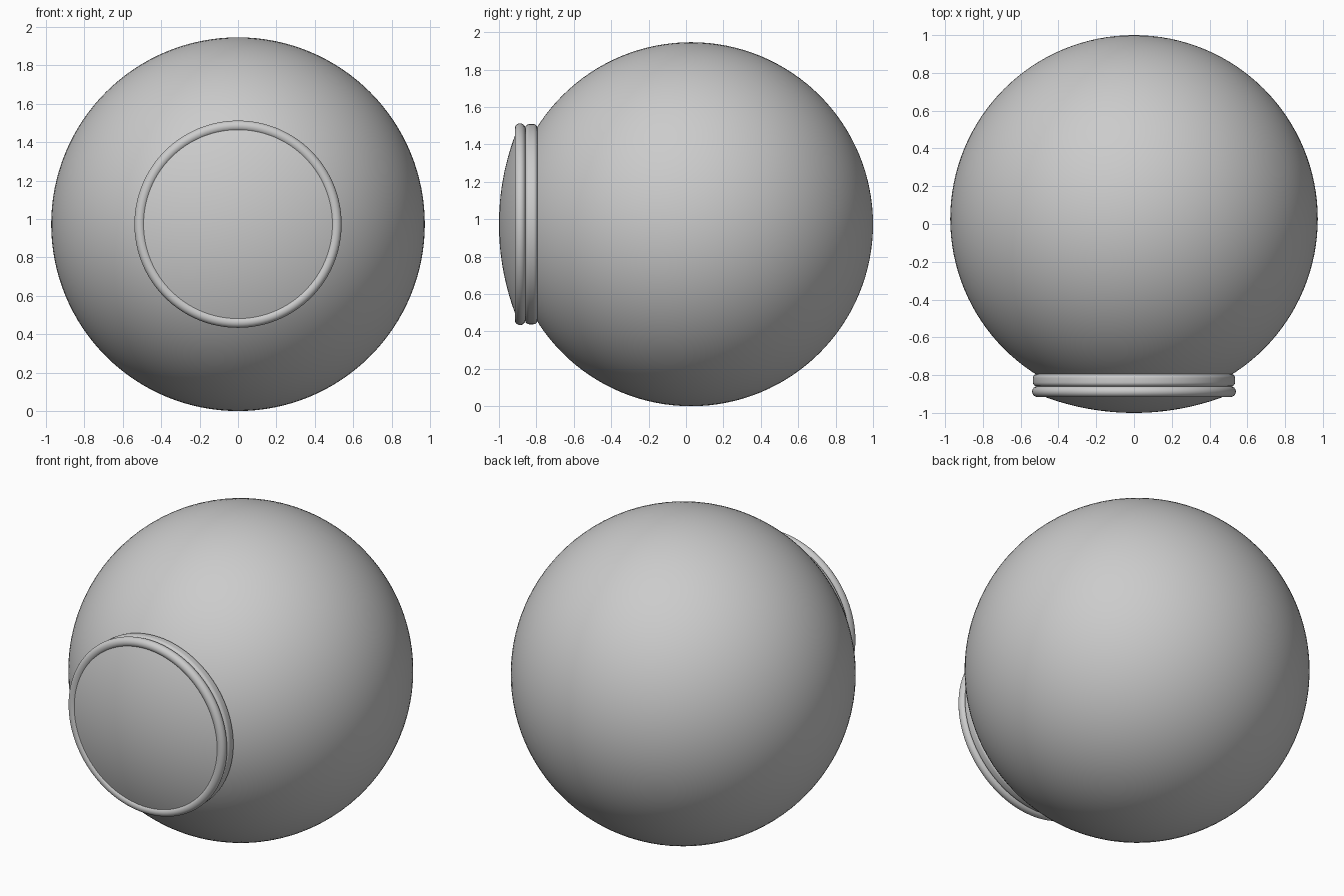
import bpy, bmesh
from math import pi, sin, cos, sqrt, asin

if "Cube" in bpy.data.objects:
    bpy.data.objects.remove(bpy.data.objects["Cube"])

R = 0.973          # globe radius
CY, CZ = 0.027, R  # globe centre


def revolve(name, profile, closed, segments=128):
    """Spin (radius, y) points around the front-back axis at height CZ."""
    bm = bmesh.new()
    verts = [bm.verts.new((r, y, CZ)) for r, y in profile]
    pairs = list(zip(verts, verts[1:]))
    if closed:
        pairs.append((verts[-1], verts[0]))
    edges = [bm.edges.new(p) for p in pairs]
    bmesh.ops.spin(bm, geom=verts + edges, cent=(0, 0, CZ), axis=(0, 1, 0),
                   angle=2 * pi, steps=segments, use_duplicate=False)
    bmesh.ops.remove_doubles(bm, verts=bm.verts, dist=1e-5)
    bmesh.ops.recalc_face_normals(bm, faces=bm.faces)
    mesh = bpy.data.meshes.new(name)
    bm.to_mesh(mesh)
    bm.free()
    obj = bpy.data.objects.new(name, mesh)
    bpy.context.collection.objects.link(obj)
    smooth(obj)
    return obj


def smooth(obj):
    bpy.ops.object.select_all(action='DESELECT')
    obj.select_set(True)
    bpy.context.view_layer.objects.active = obj
    bpy.ops.object.shade_smooth_by_angle(angle=pi / 5)


# Globe body, poles along the front-back axis
bpy.ops.mesh.primitive_uv_sphere_add(segments=128, ring_count=64, radius=R,
                                     location=(0, CY, CZ), rotation=(pi / 2, 0, 0))
globe = bpy.context.object
globe.name = "globe_body"
smooth(globe)

# Rear collar: rounded band where the port meets the globe
r0, r1, y0, y1, c = 0.475, 0.535, -0.860, -0.794, 0.022
collar = [(r0, y1), (r0, y0)]
for cy, start in ((y0 + c, -pi / 2), (y1 - c, 0)):
    collar += [(r1 - c + c * cos(start + i * pi / 12),
                cy + c * sin(start + i * pi / 12)) for i in range(7)]
revolve("rear_collar", collar, True)

# Front rim: round ring framing the lens
rim = [(0.511 + 0.0285 * cos(i * pi / 12), -0.887 + 0.0285 * sin(i * pi / 12))
       for i in range(24)]
revolve("front_rim", rim, True)

# Lens: shallow dome bulging out of the rim
LR, edge = 1.36, 0.505
a = asin(edge / LR)
lens = [(LR * sin(a * i / 16), -1.0 + LR * (1 - cos(a * i / 16))) for i in range(17)]
revolve("front_lens", lens, False)
